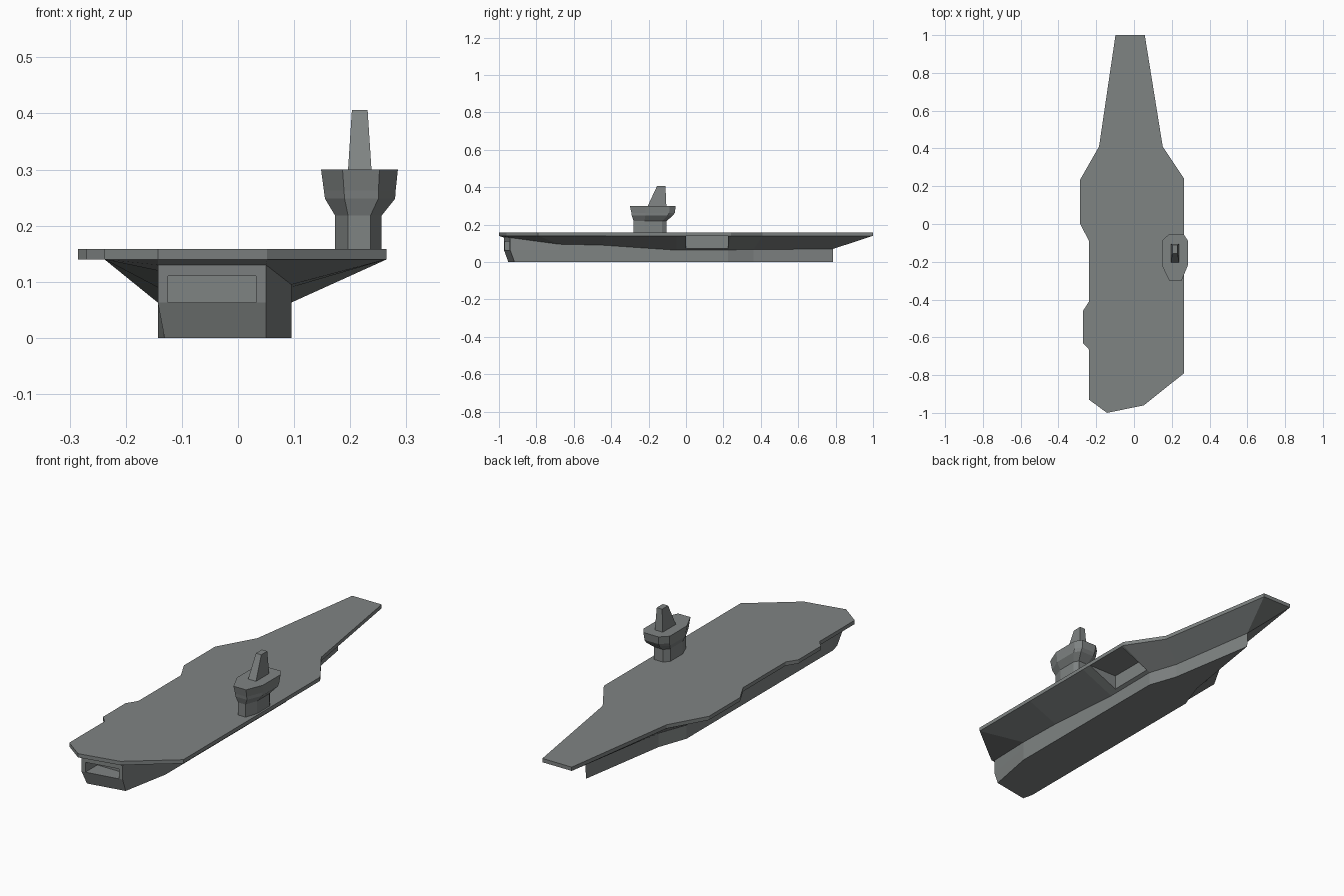
import bpy, bmesh

if "Cube" in bpy.data.objects:
    bpy.data.objects.remove(bpy.data.objects["Cube"])

# Dark grey paint shared by every part
paint = bpy.data.materials.new("dark_grey")
paint.diffuse_color = (0.212, 0.228, 0.226, 1)
paint.use_nodes = True
paint.node_tree.nodes["Principled BSDF"].inputs["Base Color"].default_value = paint.diffuse_color


def loft(name, rings):
    """Skin equal-length rings of points from bottom to top and cap both ends."""
    bm = bmesh.new()
    rows = [[bm.verts.new(p) for p in ring] for ring in rings]
    n = len(rows[0])
    for a, b in zip(rows, rows[1:]):
        for i in range(n):
            j = (i + 1) % n
            bm.faces.new((a[i], a[j], b[j], b[i]))
    bm.faces.new(rows[0])
    bm.faces.new(rows[-1])
    bmesh.ops.remove_doubles(bm, verts=bm.verts, dist=0.0005)
    bmesh.ops.recalc_face_normals(bm, faces=bm.faces)
    mesh = bpy.data.meshes.new(name)
    bm.to_mesh(mesh)
    bm.free()
    mesh.materials.append(paint)
    obj = bpy.data.objects.new(name, mesh)
    bpy.context.collection.objects.link(obj)
    return obj


def rect(x0, x1, y0, y1, z):
    return [(x0, y0, z), (x1, y0, z), (x1, y1, z), (x0, y1, z)]


def cut_box(target, x0, x1, y0, y1, z0, z1):
    """Cut a box-shaped recess out of the target."""
    cutter = loft("cutter", [rect(x0, x1, y0, y1, z0), rect(x0, x1, y0, y1, z1)])
    cutter.hide_render = True
    mod = target.modifiers.new("recess", 'BOOLEAN')
    mod.operation = 'DIFFERENCE'
    mod.solver = 'EXACT'
    mod.object = cutter
    bpy.context.view_layer.objects.active = target
    bpy.ops.object.modifier_apply(modifier=mod.name)
    bpy.data.objects.remove(cutter, do_unlink=True)


DECK_LOW, DECK_TOP = 0.14, 0.158

# Flight deck: angled outline with side platforms
outline = [(-0.098, 1.0), (0.057, 1.0), (0.152, 0.41), (0.265, 0.24),
           (0.265, -0.79), (0.052, -0.96), (-0.143, -1.0), (-0.238, -0.93),
           (-0.238, -0.665), (-0.27, -0.63), (-0.27, -0.46), (-0.238, -0.41),
           (-0.238, -0.09), (-0.285, 0.0), (-0.285, 0.235), (-0.185, 0.41)]
loft("flight_deck", [[(x, y, z) for x, y in outline] for z in (DECK_LOW, DECK_TOP)])

# Hull stations: hull x, hull y, knuckle height, deck edge x, deck edge y
stations = [
    (-0.022, 0.787, 0.070, 0.057, 1.0), (0.048, 0.36, 0.066, 0.152, 0.41),
    (0.095, 0.225, 0.065, 0.265, 0.24), (0.095, -0.05, 0.063, 0.265, -0.05),
    (0.095, -0.45, 0.090, 0.265, -0.43), (0.095, -0.68, 0.095, 0.265, -0.79),
    (0.05, -0.94, 0.130, 0.052, -0.96), (-0.143, -0.973, 0.130, -0.143, -1.0),
    (-0.143, -0.90, 0.120, -0.238, -0.93), (-0.143, -0.45, 0.090, -0.238, -0.41),
    (-0.143, -0.05, 0.063, -0.238, -0.09), (-0.143, 0.20, 0.065, -0.238, 0.235),
    (-0.093, 0.34, 0.066, -0.185, 0.41), (-0.022, 0.787, 0.070, -0.098, 1.0)]
keel = []
for hx, hy, kz, dx, dy in stations:
    rake = 0.023 if hy < -0.92 else (-0.002 if hy > 0.7 else 0)
    keel.append((hx + (0.012 if hy < -0.96 else 0), hy + rake, 0))
hull = loft("hull", [keel,
                     [(s[0], s[1], 0.063) for s in stations],
                     [(s[0], s[1], s[2]) for s in stations],
                     [(s[3], s[4], DECK_LOW) for s in stations]])

# Side lift recess (open up to the deck) and stern opening
cut_box(hull, 0.112, 0.40, 0.0, 0.225, 0.04, 0.15)
cut_box(hull, -0.125, 0.032, -1.2, -0.88, 0.063, 0.11)

# Island tower: eight-sided stack flaring out to the bridge
octagon = [(0.28, 0), (0.76, 0), (1, 0.33), (1, 0.87),
           (0.84, 1), (0.26, 1), (0, 0.86), (0, 0.33)]
levels = [(0.173, 0.256, -0.28, -0.105, DECK_TOP - 0.003),
          (0.173, 0.256, -0.28, -0.105, 0.218),
          (0.155, 0.280, -0.29, -0.070, 0.248),
          (0.153, 0.281, -0.292, -0.060, 0.263),
          (0.148, 0.285, -0.30, -0.055, 0.300)]
loft("island_tower", [[(x0 + u * (x1 - x0), y0 + v * (y1 - y0), z) for u, v in octagon]
                      for x0, x1, y0, y1, z in levels])

# Mast: tapered block leaning forward
loft("mast", [rect(0.196, 0.238, -0.205, -0.105, 0.298),
              rect(0.203, 0.231, -0.155, -0.110, 0.406)])
